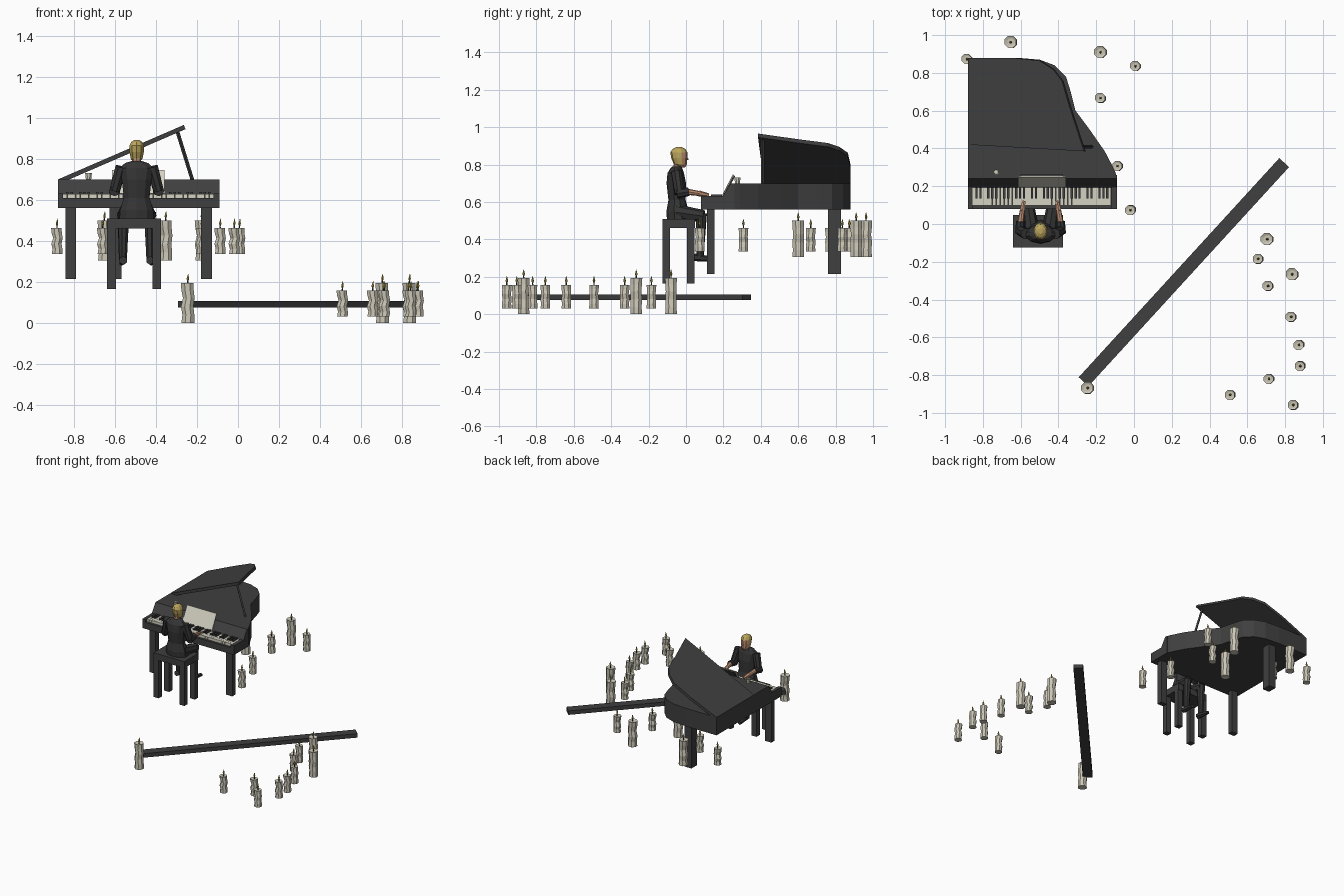
import bpy, bmesh, math, random
from mathutils import Vector, Matrix

if "Cube" in bpy.data.objects:
    bpy.data.objects.remove(bpy.data.objects["Cube"])

random.seed(4)

def mat(name, rgb):
    m = bpy.data.materials.new(name)
    m.diffuse_color = (*rgb, 1)
    m.use_nodes = True
    m.node_tree.nodes["Principled BSDF"].inputs["Base Color"].default_value = m.diffuse_color
    return m

BLACK = mat("piano black", (0.05, 0.05, 0.05))
SUIT = mat("suit charcoal", (0.035, 0.035, 0.036))
WAX = mat("wax cream", (0.60, 0.57, 0.47))
IVORY = mat("ivory white", (0.66, 0.64, 0.54))
SKIN = mat("skin", (0.55, 0.29, 0.18))
HAIR = mat("blond hair", (0.50, 0.38, 0.11))
FLAME = mat("flame gold", (0.42, 0.34, 0.06))

def finish(name, bm, *mats):
    bmesh.ops.recalc_face_normals(bm, faces=bm.faces)
    me = bpy.data.meshes.new(name)
    bm.to_mesh(me)
    bm.free()
    for m in mats:
        me.materials.append(m)
    ob = bpy.data.objects.new(name, me)
    bpy.context.collection.objects.link(ob)
    return ob

def add_box(bm, x0, x1, y0, y1, z0, z1):
    M = Matrix.Translation(((x0 + x1) / 2, (y0 + y1) / 2, (z0 + z1) / 2)) @ Matrix.Diagonal((x1 - x0, y1 - y0, z1 - z0, 1))
    bmesh.ops.create_cube(bm, size=1, matrix=M)

def boxes(name, m, *dims):
    bm = bmesh.new()
    for d in dims:
        add_box(bm, *d)
    return finish(name, bm, m)

def prism(name, m, pts, direction):
    """Extrude a flat 3D outline along a direction."""
    bm = bmesh.new()
    f = bm.faces.new([bm.verts.new(p) for p in pts])
    r = bmesh.ops.extrude_face_region(bm, geom=[f])
    bmesh.ops.translate(bm, vec=direction, verts=[v for v in r["geom"] if isinstance(v, bmesh.types.BMVert)])
    return finish(name, bm, m)

def add_loft(bm, rings, n=8):
    """Stack of horizontal elliptical rings (x, y, z, rx, ry), capped."""
    loops = []
    for x, y, z, rx, ry in rings:
        loops.append([bm.verts.new((x + rx * math.cos(2 * math.pi * (i + .5) / n),
                                    y + ry * math.sin(2 * math.pi * (i + .5) / n), z)) for i in range(n)])
    fs = []
    for a, b in zip(loops, loops[1:]):
        for i in range(n):
            fs.append(bm.faces.new((a[i], a[(i + 1) % n], b[(i + 1) % n], b[i])))
    fs.append(bm.faces.new(loops[0]))
    fs.append(bm.faces.new(loops[-1]))
    return fs

def limb(name, m, p, q, r0, r1, n=8):
    p, q = Vector(p), Vector(q)
    bm = bmesh.new()
    M = Matrix.Translation((p + q) / 2) @ (q - p).to_track_quat('Z', 'Y').to_matrix().to_4x4()
    bmesh.ops.create_cone(bm, cap_ends=True, segments=n, radius1=r0, radius2=r1, depth=(q - p).length, matrix=M)
    return finish(name, bm, m)

# Piano case: curved body, front profile with sloping fallboard, cheeks
L, R = -0.88, -0.09
outline = [(L, .25), (R, .25), (-.105, .29), (-.155, .385), (-.235, .50), (-.31, .60), (-.335, .70),
           (-.36, .78), (-.42, .84), (-.50, .87), (-.62, .88), (L, .88)]
prism("piano_body", BLACK, [(x, y, .56) for x, y in outline], (0, 0, .14))
prof = [(.08, .56), (.08, .61), (.19, .61), (.195, .63), (.24, .70), (.26, .70), (.26, .56)]
prism("piano_front", BLACK, [(L, y, z) for y, z in prof], (R - L, 0, 0))
boxes("key_cheeks", BLACK, (L, -.855, .08, .205, .56, .632), (-.12, R, .08, .205, .56, .632))

# Keys
kx0, kx1, nk = -.855, -.12, 35
w = (kx1 - kx0) / nk
boxes("white_keys", IVORY, *[(kx0 + i * w + .0006, kx0 + (i + 1) * w - .0006, .098, .192, .605, .63) for i in range(nk)])
boxes("black_keys", BLACK, *[(kx0 + (i + 1) * w - .006, kx0 + (i + 1) * w + .006, .135, .192, .62, .64)
                             for i in range(nk - 1) if i % 7 not in (2, 6)])

# Raised lid hinged on the left, with prop stick
lid = [(0, .42), (.67, .385), (.587, .62), (.543, .757), (.49, .82), (.413, .865), (.25, .88), (0, .88)]
ob = prism("piano_lid", BLACK, [(u, y, 0) for u, y in lid], (0, 0, -.022))
ob.matrix_world = Matrix.Translation((L, 0, .70)) @ Matrix.Rotation(-math.atan2(.266, .615), 4, 'Y')
limb("lid_prop", BLACK, (-.222, .41, .695), (-.298, .41, .94), .009, .009, 4)

# Piano legs
boxes("piano_legs", BLACK, (-.843, -.79, .112, .152, .215, .57), (-.18, -.128, .112, .152, .215, .57),
      (-.628, -.57, .76, .83, .215, .57))

# Music sheet leaning on its rest
prism("music_sheet", IVORY, [(-.615, .192, .635), (-.36, .192, .635), (-.36, .25, .747), (-.615, .25, .747)], (0, .005, -.002))
prism("music_rest", BLACK, [(-.60, .197, .633), (-.375, .197, .633), (-.375, .255, .742), (-.60, .255, .742)], (0, .008, -.004))

# Cup on the piano
bm = bmesh.new()
add_loft(bm, [(-.73, .275, .70, .014, .014), (-.73, .275, .732, .018, .018),
              (-.73, .275, .732, .014, .014), (-.73, .275, .71, .012, .012)])
finish("cup", bm, IVORY)

# Bench
boxes("bench_seat", BLACK, (-.64, -.375, -.125, .048, .46, .51))
boxes("bench_legs", BLACK, *[(x, x + .043, y, y + .04, .165, .465) for x in (-.64, -.418) for y in (-.125, .005)])

# Pianist: torso, neck, head
C = -.495
bm = bmesh.new()
add_loft(bm, [(C, -.04, .505, .088, .062), (C, -.045, .55, .085, .06), (C, -.048, .61, .066, .046),
              (C, -.052, .70, .076, .052), (C, -.055, .755, .088, .044), (C, -.052, .78, .06, .032),
              (C, -.048, .79, .026, .024)], 10)
finish("torso", bm, SUIT)
limb("neck", SKIN, (C, -.048, .775), (C, -.04, .82), .022, .021)
bm = bmesh.new()
add_loft(bm, [(C, -.022, .785, .014, .017), (C, -.03, .80, .03, .034), (C, -.036, .835, .037, .043),
              (C, -.038, .865, .037, .046), (C, -.038, .884, .027, .034), (C, -.038, .893, .012, .015)], 10)
for f in bm.faces:  # hair on the crown and back of the head
    c = f.calc_center_median()
    f.material_index = 1 if c.z > .86 or (c.y < -.03 and c.z > .80) else 0
finish("head", bm, SKIN, HAIR)
limb("nose", SKIN, (C, .0, .832), (C, .014, .828), .008, .003, 5)

# Pianist: arms and legs, mirrored about the middle
for s, side in ((-1, "left"), (1, "right")):
    X = lambda d: C + s * d
    shoulder, elbow = (X(.075), -.052, .762), (X(.107), -.035, .645)
    limb(side + "_upper_arm", SUIT, shoulder, elbow, .03, .027)
    limb(side + "_sleeve", SUIT, (X(.108), -.05, .645), (X(.106), .015, .655), .027, .023)
    limb(side + "_forearm", SKIN, (X(.106), .005, .655), (X(.096), .075, .645), .017, .013)
    limb(side + "_hand", SKIN, (X(.096), .07, .646), (X(.088), .122, .637), .016, .009, 6)
    limb(side + "_thigh", SUIT, (X(.045), -.05, .545), (X(.065), .095, .525), .042, .032)
    limb(side + "_shin", SUIT, (X(.065), .083, .54), (X(.067), .075, .31), .03, .02)
    limb(side + "_shoe", SUIT, (X(.066), .045, .305), (X(.072), .15, .292), .021, .013, 6)

# Long plank lying diagonally
bm = bmesh.new()
a, b = Vector((-.267, -.835, .091)), Vector((.795, .325, .091))
d = b - a
M = Matrix.Translation((a + b) / 2) @ Matrix.Rotation(math.atan2(d.y, d.x), 4, 'Z') @ Matrix.Diagonal((d.length, .07, .031, 1))
bmesh.ops.create_cube(bm, size=1, matrix=M)
finish("plank", bm, BLACK)

# Candles: wavy wax column with wick and flame; large ones are taller and wider
def candle(name, x, y, base, large):
    k = 1.0 if large else .015 / .0232
    z0, h, r = (base, .195, .034) if large else (base + .03, .127, .028)
    bm = bmesh.new()
    p = random.uniform(-.5, .5)
    rings = []
    for t, o, g in ((0, .0, 1), (.2, .5, .93), (.4, -.6, .97), (.62, .9, .9), (.82, -.3, .96), (1, -.6, 1)):
        rings.append((x + .005 * o, y + .005 * (o * p), z0 + h * t, r * g, r * g))
    rings.append((x, y, z0 + h * .97, r * .6, r * .6))
    add_loft(bm, rings)
    top = z0 + h * .97
    for f in add_loft(bm, [(x, y, top, .004, .004), (x, y, top + .016, .003, .003)], 5):
        f.material_index = 1
    for f in add_loft(bm, [(x, y, top + .014, .003, .003), (x, y, top + .026, .007, .007),
                           (x + .002, y, top + .05, .001, .001)], 6):
        f.material_index = 2
    finish(name, bm, WAX, SUIT, FLAME)

upper = [(-.884, .873, 0), (-.652, .963, 1), (-.177, .91, 1), (.008, .836, 0), (-.177, .667, 0),
         (-.087, .307, 0), (-.018, .074, 0), (-.353, .60, 1), (-.66, .77, 0)]
lower = [(-.245, -.868, 1), (.705, -.08, 1), (.658, -.185, 0), (.838, -.266, 1), (.71, -.328, 0), (.832, -.492, 0),
         (.874, -.64, 0), (.88, -.752, 0), (.715, -.82, 0), (.51, -.905, 0), (.843, -.958, 0)]
for i, (x, y, big) in enumerate(upper):
    candle(f"upper_candle_{i + 1}", x, y, .305, big)
for i, (x, y, big) in enumerate(lower):
    candle(f"lower_candle_{i + 1}", x, y, 0, big)
